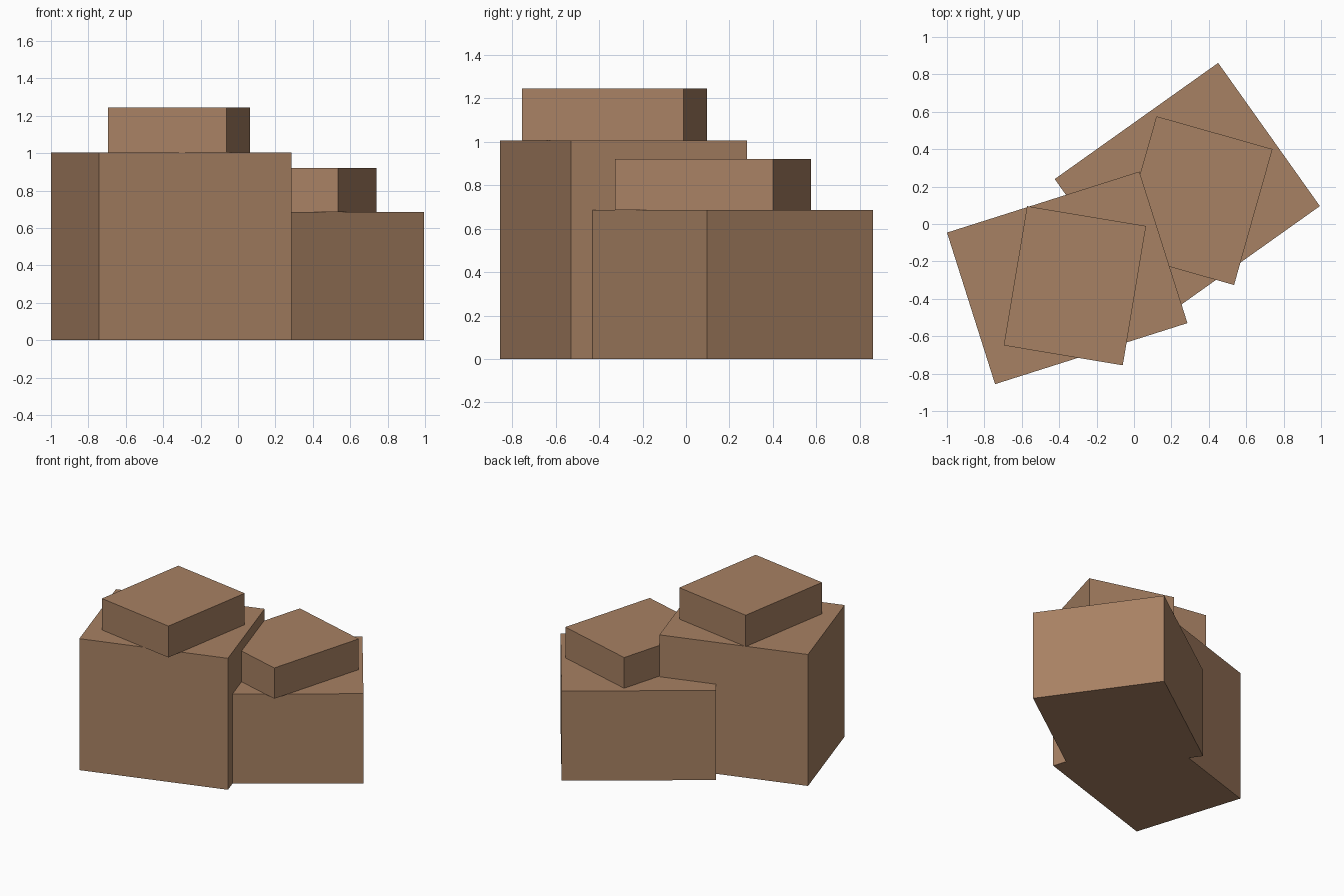
import bpy
import math

if "Cube" in bpy.data.objects:
    bpy.data.objects.remove(bpy.data.objects["Cube"])

cardboard = bpy.data.materials.new("cardboard_brown")
cardboard.diffuse_color = (0.39, 0.22, 0.125, 1.0)
cardboard.use_nodes = True
cardboard.node_tree.nodes["Principled BSDF"].inputs["Base Color"].default_value = cardboard.diffuse_color


def box(name, centre, size, bottom, top, angle):
    """Box with a given footprint, turned about the vertical axis."""
    bpy.ops.mesh.primitive_cube_add(
        size=1,
        location=(centre[0], centre[1], (bottom + top) / 2),
        rotation=(0, 0, math.radians(angle)),
    )
    obj = bpy.context.object
    obj.name = name
    obj.scale = (size[0], size[1], top - bottom)
    bpy.ops.object.transform_apply(location=False, rotation=False, scale=True)
    obj.data.materials.append(cardboard)
    return obj


# Two large boxes on the floor, overlapping at the middle
box("tall_box", (-0.357, -0.288), (1.079, 0.85), 0.0, 1.005, 17.6)
box("low_box", (0.285, 0.168), (1.072, 0.939), 0.0, 0.685, 35.4)

# A flat box resting on each
box("tall_box_topper", (-0.316, -0.33), (0.645, 0.755), 1.005, 1.245, -9.5)
box("low_box_topper", (0.3275, 0.125), (0.645, 0.755), 0.685, 0.92, -15.8)
